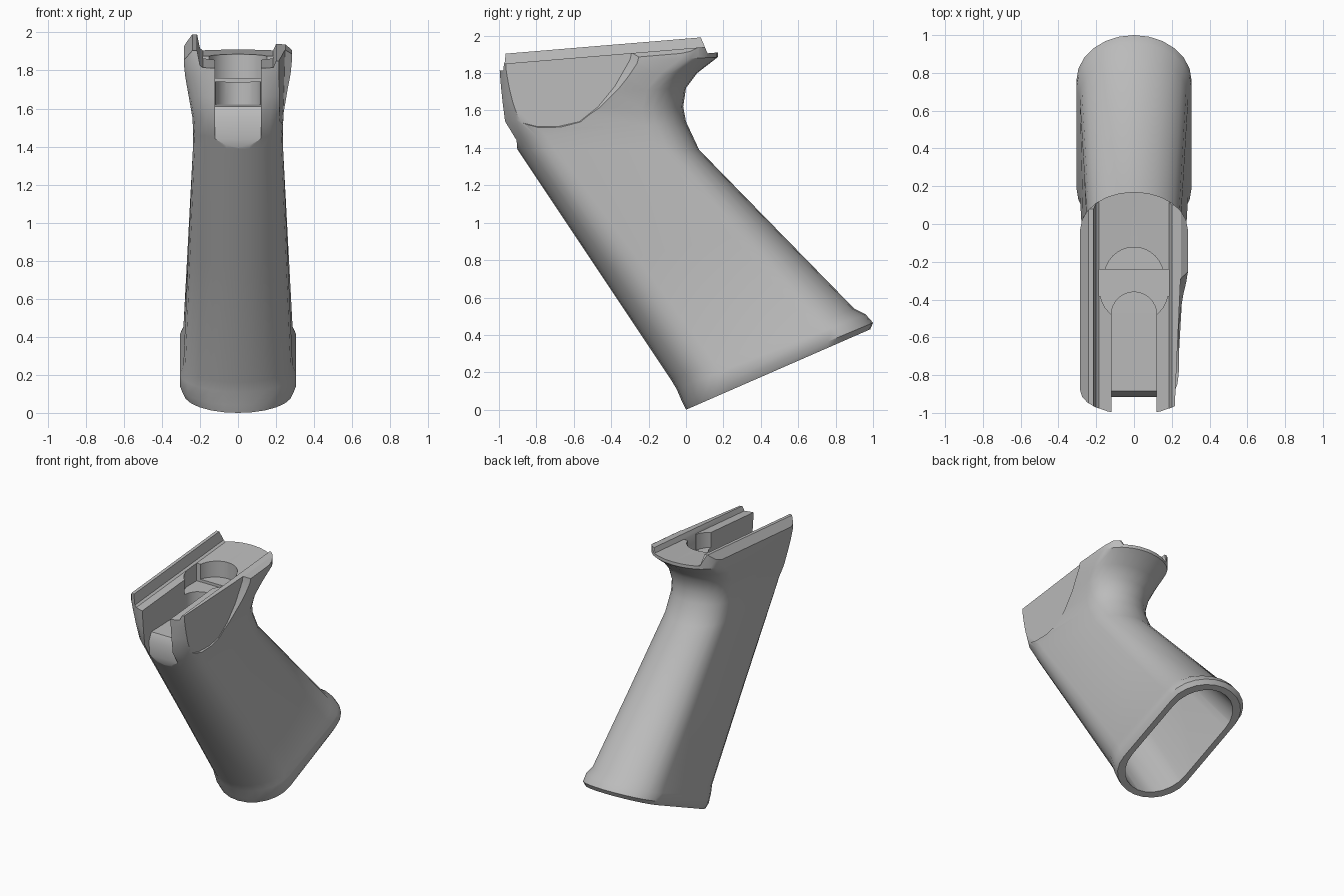
import bpy, bmesh, math
from mathutils import Vector

cube = bpy.data.objects.get("Cube")
if cube:
    bpy.data.objects.remove(cube, do_unlink=True)

grey = bpy.data.materials.new("matte_grey")
grey.use_nodes = True
colour = (0.5, 0.5, 0.5, 1)
grey.diffuse_color = colour
grey.node_tree.nodes["Principled BSDF"].inputs["Base Color"].default_value = colour


def loft(name, rings):
    """Closed solid through equal-length rings of points."""
    bm = bmesh.new()
    loops = [[bm.verts.new(p) for p in ring] for ring in rings]
    n = len(loops[0])
    for a, b in zip(loops, loops[1:]):
        for i in range(n):
            j = (i + 1) % n
            bm.faces.new((a[i], a[j], b[j], b[i]))
    bm.faces.new(loops[0][::-1])
    bm.faces.new(loops[-1])
    bmesh.ops.recalc_face_normals(bm, faces=bm.faces)
    mesh = bpy.data.meshes.new(name)
    bm.to_mesh(mesh)
    bm.free()
    mesh.materials.append(grey)
    obj = bpy.data.objects.new(name, mesh)
    bpy.context.collection.objects.link(obj)
    return obj


def section(front, back, width, front_depth, back_depth, inset=0.0, steps=12):
    """Flat-sided oval between a front and a back point in the side plane."""
    f, b = Vector((0, *front)), Vector((0, *back))
    d = (b - f).normalized()
    f, b, w = f + d * inset, b - d * inset, width - inset
    ring = []
    for end, depth, side in ((f, front_depth, -1), (b, -back_depth, 1)):
        for k in range(steps + 1):
            a = math.pi * k / steps
            p = end + d * depth * (1 - math.sin(a))
            ring.append((side * w * math.cos(a), p.y, p.z))
    return ring


def side_prism(name, profile, x0, x1):
    return loft(name, [[(x, y, z) for y, z in profile] for x in (x0, x1)])


def disc(radius, y, z, y_max=9.0):
    return [(radius * math.cos(a), min(y + radius * math.sin(a), y_max), z)
            for a in (math.tau * k / 32 for k in range(32))]


def cut(target, cutter):
    mod = target.modifiers.new("cut", "BOOLEAN")
    mod.operation, mod.solver, mod.object = "DIFFERENCE", "EXACT", cutter
    cutter.hide_render = True
    bpy.context.view_layer.objects.active = target
    bpy.ops.object.modifier_apply(modifier=mod.name)
    bpy.data.objects.remove(cutter, do_unlink=True)


# Grip body: front point, back point, half width, front and back rounding
stations = [
    ((0.00, 0.00), (0.985, 0.43), 0.285, 0.25, 0.25),
    ((-0.02, 0.04), (1.0, 0.465), 0.305, 0.26, 0.26),
    ((-0.05, 0.11), (0.96, 0.51), 0.305, 0.26, 0.26),
    ((-0.08, 0.16), (0.90, 0.54), 0.287, 0.25, 0.25),
    ((-0.49, 0.775), (0.485, 0.965), 0.262, 0.23, 0.24),
    ((-0.90, 1.39), (0.07, 1.39), 0.237, 0.20, 0.22),
    ((-0.94, 1.45), (0.0, 1.54), 0.235, 0.19, 0.22),
    ((-0.99, 1.54), (-0.015, 1.62), 0.24, 0.17, 0.22),
    ((-1.0, 1.66), (0.0, 1.72), 0.26, 0.15, 0.21),
    ((-1.007, 1.76), (0.06, 1.80), 0.277, 0.14, 0.2),
    ((-1.01, 1.83), (0.17, 1.885), 0.285, 0.13, 0.2),
    ((-1.01, 2.2), (0.17, 2.2), 0.285, 0.13, 0.2),
]
grip = loft("grip_body", [section(*s) for s in stations])

# Hollow interior, open at the base
below = ((0.05, -0.12), (1.035, 0.31), 0.285, 0.25, 0.25)
top = ((-0.8, 1.24), (0.17, 1.28), 0.24, 0.2, 0.22)
cavity = [below, stations[0], stations[4], top]
cut(grip, loft("cavity_cutter", [section(*s, inset=0.045) for s in cavity]))

# Sloped top deck with a tall left rail and a low right rail
deck = [(-0.5, 0.5), (-0.5, 0.03), (-0.287, 0.03), (-0.24, 0.088), (-0.215, 0.088),
        (-0.2, 0.012), (-0.185, 0.0), (0.185, 0.0), (0.2, 0.035), (0.25, 0.035),
        (0.287, 0.01), (0.5, 0.01), (0.5, 0.5)]
cut(grip, loft("deck_cutter", [[(x, y, 1.91 + 0.083 * (y - 0.17) + h) for x, h in deck]
                               for y in (-1.3, 0.5)]))

# Slanted rear end of the rails
cut(grip, side_prism("rail_end_cutter",
                     [(0.05, 2.06), (0.115, 1.9055), (0.4, 1.929), (0.4, 2.3), (0.05, 2.3)], -0.6, 0.6))

# Front slot with a chamfered sill and rounded end
cut(grip, side_prism("slot_cutter",
                     [(-1.3, 1.37), (-0.9, 1.37), (-0.915, 1.55), (-0.885, 1.61),
                      (-0.47, 1.62), (-0.47, 2.3), (-1.3, 2.3)], -0.12, 0.12))
cut(grip, loft("slot_end_cutter", [disc(0.12, -0.48, z) for z in (1.62, 2.3)]))

# Round socket with a wider half step in front
cut(grip, loft("socket_cutter", [disc(0.157, -0.28, z) for z in (1.76, 2.3)]))
cut(grip, side_prism("step_cutter", [(-0.38, 1.74), (-0.24, 1.74), (-0.24, 2.3), (-0.38, 2.3)], -0.185, 0.185))
cut(grip, loft("step_round_cutter", [[(x, y - 0.002, z) for x, y, z in disc(0.183, -0.34, z, -0.26)]
                                     for z in (1.741, 2.3)]))

# Scooped relief on the low-rail side, with a bevelled border
scoop = [(-1.2, 1.62), (-0.9, 1.54), (-0.8, 1.515), (-0.68, 1.515), (-0.57, 1.54),
         (-0.47, 1.62), (-0.38, 1.73), (-0.3, 1.87), (-0.2, 2.3), (-1.2, 2.3)]
rings = []
for depth, grow in ((0.0, 0.0), (0.05, 0.05), (0.4, 0.05)):
    rings.append([(0.248 + 0.045 * (y + 0.25) + depth, y + grow, z - grow * 0.5) for y, z in scoop])
cut(grip, loft("scoop_cutter", rings))

# Smooth shading with crisp machined edges
bpy.ops.object.select_all(action="DESELECT")
grip.select_set(True)
bpy.context.view_layer.objects.active = grip
bpy.ops.object.shade_smooth_by_angle(angle=math.radians(32))
